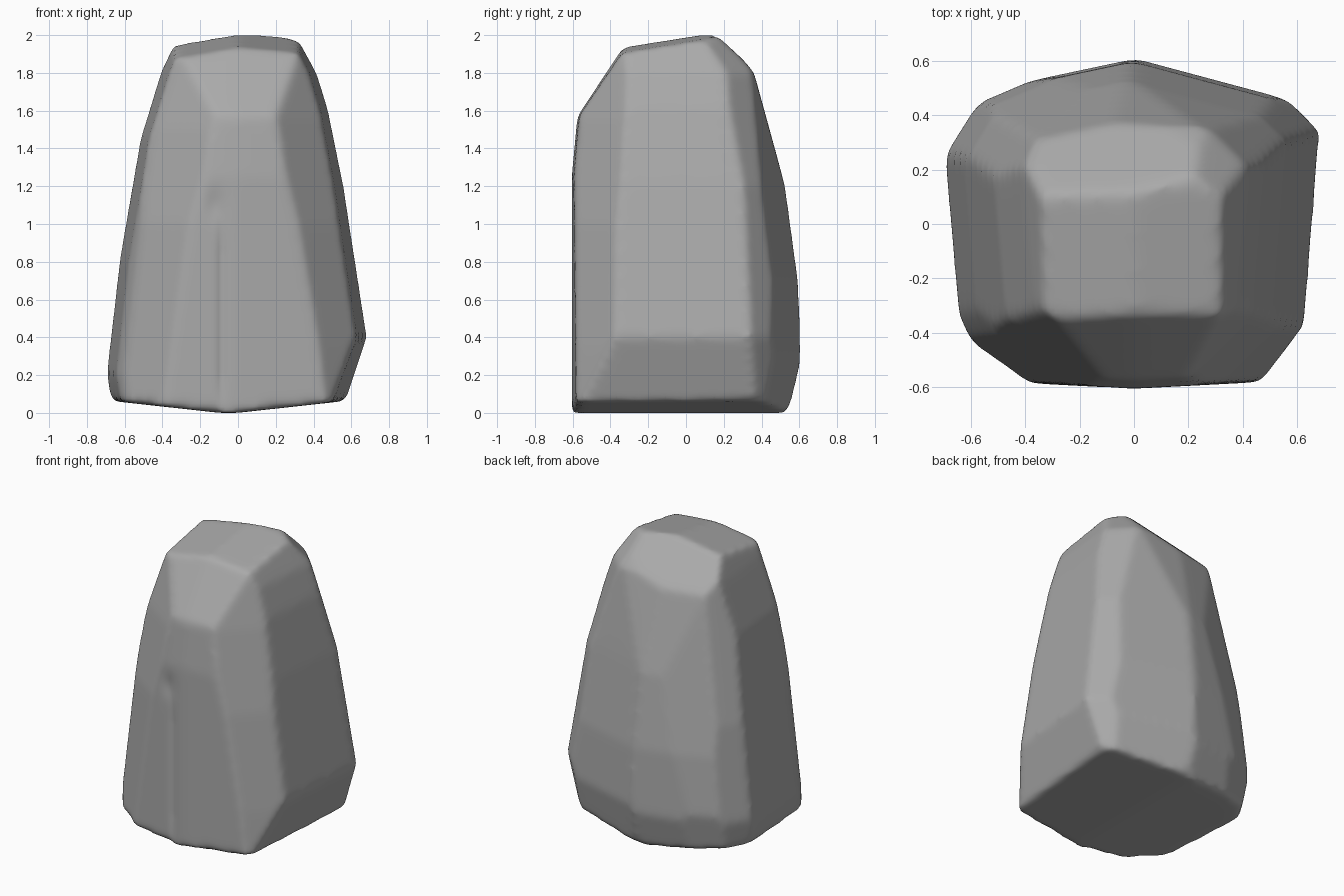
import bpy, bmesh, math
from mathutils import Vector

cube = bpy.data.objects.get("Cube")
if cube:
    bpy.data.objects.remove(cube, do_unlink=True)

# Side profiles: compass angle -> (distance from axis, height) going up
SIDES = {
    -4.5: [(.54, .06), (.655, .4), (.535, 1.2), (.46, 1.6), (.4, 1.8), (.34, 1.92)],
    45: [(.66, .05), (.725, .4), (.61, 1.2), (.445, 1.8), (.3, 1.97)],
    75: [(.53, 0), (.59, .3), (.575, .7), (.5, 1.25), (.41, 1.8)],
    90: [(.53, 0), (.595, .15), (.607, .35), (.6, .65), (.525, 1.2), (.36, 1.8), (.21, 1.99)],
    102: [(.53, 0), (.595, .25), (.585, .7), (.52, 1.2), (.38, 1.75), (.12, 2.0)],
    113: [(.57, 0), (.635, .3), (.605, .7), (.42, 1.8)],
    148: [(.68, 0), (.725, .25), (.65, .9), (.46, 1.8)],
    185: [(.65, .06), (.672, .2), (.605, .8), (.5, 1.45), (.39, 1.8), (.34, 1.93)],
    205: [(.72, 0), (.725, .2), (.59, 1.45), (.49, 1.8)],
    235: [(.705, 0), (.63, 1), (.55, 1.5), (.45, 1.9)],
    267: [(.605, 0), (.605, 1.25), (.575, 1.57), (.33, 1.94)],
    273: [(.605, 0), (.605, 1.25), (.575, 1.57), (.33, 1.94)],
    315: [(.74, .04), (.715, .35), (.64, 1), (.545, 1.55), (.465, 1.9)],
}


def slice_off(bm, point, normal):
    """Cut away everything beyond a plane and close the hole."""
    geom = bm.verts[:] + bm.edges[:] + bm.faces[:]
    cut = bmesh.ops.bisect_plane(bm, geom=geom, plane_co=point,
                                 plane_no=normal, clear_outer=True)
    edges = [e for e in cut["geom_cut"] if isinstance(e, bmesh.types.BMEdge)]
    if edges:
        bmesh.ops.contextual_create(bm, geom=edges)


# Chisel the faceted boulder out of a block
bm = bmesh.new()
bmesh.ops.create_cube(bm, size=4)
for angle, profile in SIDES.items():
    a = math.radians(angle)
    out = Vector((math.cos(a), math.sin(a), 0))
    for (r0, z0), (r1, z1) in zip(profile, profile[1:]):
        normal = out * (z1 - z0) + Vector((0, 0, r0 - r1))
        slice_off(bm, out * r0 + Vector((0, 0, z0)), normal.normalized())

# Crown falling forward and to both sides, shallow keel underneath
for tilt in (-.17, .09):
    slice_off(bm, Vector((0, .1, 2.005)), Vector((tilt, -.16, 1)).normalized())
for side in (-1, 1):
    slice_off(bm, Vector((-.05, 0, -.005)), Vector((side * .11, 0, -1)).normalized())
slice_off(bm, Vector((0, 0, 0)), Vector((0, 0, -1)))
bmesh.ops.recalc_face_normals(bm, faces=bm.faces[:])

mesh = bpy.data.meshes.new("boulder")
bm.to_mesh(mesh)
bm.free()
boulder = bpy.data.objects.new("boulder", mesh)
bpy.context.collection.objects.link(boulder)
bpy.context.view_layer.objects.active = boulder
boulder.select_set(True)

# Soften the worn edges
remesh = boulder.modifiers.new("dense", 'REMESH')
remesh.mode = 'VOXEL'
remesh.voxel_size = .02
soft = boulder.modifiers.new("worn", 'SMOOTH')
soft.factor = .5
soft.iterations = 14
for name in ("dense", "worn"):
    bpy.ops.object.modifier_apply(modifier=name)

# Shallow crack down the front, with a small chip at its upper end
mesh = boulder.data
for v in mesh.vertices:
    if v.co.y < -.5:
        fade = min(1, max(0, (1.1 - v.co.z) * 4)) * min(1, max(0, v.co.z * 5))
        v.co.y += .014 * fade * math.exp(-((v.co.x + .085) / .022) ** 2)
        chip = ((v.co.x + .12) / .05) ** 2 + ((v.co.z - 1.1) / .08) ** 2
        v.co.y += .012 * math.exp(-chip)

bpy.ops.object.shade_smooth()

stone = bpy.data.materials.new("grey_stone")
stone.use_nodes = True
colour = (.4, .4, .4, 1)
stone.diffuse_color = colour
shader = stone.node_tree.nodes["Principled BSDF"]
shader.inputs["Base Color"].default_value = colour
shader.inputs["Roughness"].default_value = .9
mesh.materials.clear()
mesh.materials.append(stone)
